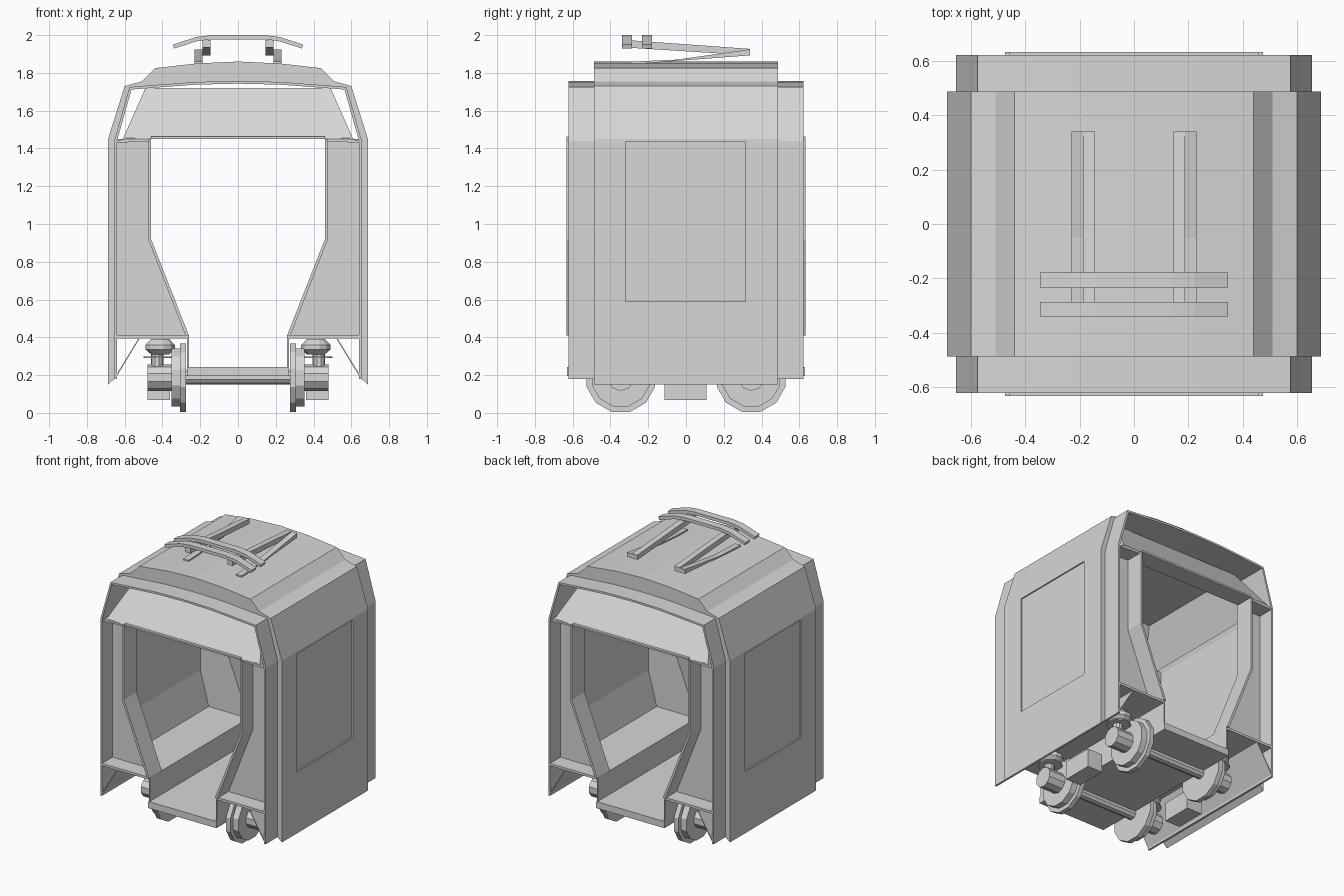
import bpy, bmesh, math
from mathutils import Vector, Matrix

if "Cube" in bpy.data.objects:
    bpy.data.objects.remove(bpy.data.objects["Cube"])

grey = bpy.data.materials.new("light_grey")
grey.diffuse_color = (0.68, 0.68, 0.68, 1)
grey.use_nodes = True
grey.node_tree.nodes["Principled BSDF"].inputs["Base Color"].default_value = grey.diffuse_color


def finish(name, bm):
    bmesh.ops.recalc_face_normals(bm, faces=bm.faces)
    me = bpy.data.meshes.new(name)
    bm.to_mesh(me)
    bm.free()
    me.materials.append(grey)
    ob = bpy.data.objects.new(name, me)
    bpy.context.collection.objects.link(ob)
    return ob


def prism(name, pts, a, b, axis="y"):
    """Extrude a profile: (x, z) along y, or (y, z) along x."""
    bm = bmesh.new()
    place = (lambda p, d: (p[0], d, p[1])) if axis == "y" else (lambda p, d: (d, p[0], p[1]))
    lo = [bm.verts.new(place(p, a)) for p in pts]
    hi = [bm.verts.new(place(p, b)) for p in pts]
    n = len(pts)
    bm.faces.new(lo)
    bm.faces.new(hi[::-1])
    for i in range(n):
        j = (i + 1) % n
        bm.faces.new((lo[i], lo[j], hi[j], hi[i]))
    return finish(name, bm)


def offset(path, t):
    """Offset an open path sideways with mitred corners."""
    P = [Vector(p) for p in path]
    N = []
    for a, b in zip(P, P[1:]):
        d = (b - a).normalized()
        N.append(Vector((d.y, -d.x)))
    out = []
    for i, p in enumerate(P):
        m, n = N[max(i - 1, 0)], N[min(i, len(N) - 1)]
        out.append(tuple(p + (m + n) * (t / (1 + m.dot(n)))))
    return out


def strip(name, path, t, a, b, axis="y"):
    return prism(name, list(path) + offset(path, t)[::-1], a, b, axis)


def box(name, x0, x1, y0, y1, z0, z1):
    return prism(name, [(x0, z0), (x1, z0), (x1, z1), (x0, z1)], y0, y1)


def cyl(name, r, a, b, centre, axis="x", n=12, r2=None):
    """Cylinder from a to b along x or z, centred on the other two values."""
    bm = bmesh.new()
    bmesh.ops.create_cone(bm, cap_ends=True, segments=n, radius1=r,
                          radius2=r if r2 is None else r2, depth=b - a)
    bmesh.ops.rotate(bm, verts=bm.verts, matrix=Matrix.Rotation(math.pi / n, 3, "Z"))
    m = (a + b) / 2
    if axis == "x":
        bmesh.ops.rotate(bm, verts=bm.verts, matrix=Matrix.Rotation(math.pi / 2, 3, "Y"))
        bmesh.ops.translate(bm, verts=bm.verts, vec=(m, centre[0], centre[1]))
    else:
        bmesh.ops.translate(bm, verts=bm.verts, vec=(centre[0], centre[1], m))
    return finish(name, bm)


def both(half):
    """Mirror a right-hand half profile (ending on x = 0) into a full one."""
    return [(-x, z) for x, z in half] + [(x, z) for x, z in half[-2::-1]]


# Inner body ring running the full length, and the wider middle shell over it
ring = both([(.655, .18), (.655, 1.44), (.575, 1.725), (.45, 1.735), (.22, 1.752), (0, 1.757)])
outer = both([(.688, .15), (.688, 1.45), (.60, 1.73), (.51, 1.755), (.44, 1.825), (.22, 1.85), (0, 1.86)])
strip("body_ring", ring, .014, -.622, .622)
shell = prism("middle_shell", outer + ring[::-1], -.487, .487)

# Shallow recessed window panel in each side
for s in (-1, 1):
    cutter = box("window_cutter", s * .688 - .009, s * .688 + .009, -.32, .315, .59, 1.435)
    mod = shell.modifiers.new("window", "BOOLEAN")
    mod.object, mod.operation, mod.solver = cutter, "DIFFERENCE", "EXACT"
    bpy.context.view_layer.objects.active = shell
    bpy.ops.object.modifier_apply(modifier=mod.name)
    bpy.data.objects.remove(cutter)

# Floor, raised wheel platforms, sloping lower walls and skirts
box("floor", -.27, .27, -.63, .63, .195, .243)
for s in (-1, 1):
    x = lambda pts: [(s * px, pz) for px, pz in pts]
    prism("wheel_platform", x([(.26, .24), (.27, .24), (.27, .395), (.65, .395), (.65, .412), (.26, .412)]),
          -.622, .622)
    prism("lower_wall", x([(.65, .69), (.575, .412), (.65, .412)]), -.49, .49)
    prism("skirt", x([(.65, .18), (.52, .395), (.526, .395), (.655, .185)]), -.622, .622)

# Hipped inner ceiling
bm = bmesh.new()
low = [bm.verts.new((x, y, 1.45)) for x, y in ((-.61, -.622), (.61, -.622), (.61, .622), (-.61, .622))]
top = [bm.verts.new((x, y, 1.72)) for x, y in ((-.49, -.43), (.49, -.43), (.49, .43), (-.49, .43))]
bm.faces.new(top)
for i in range(4):
    j = (i + 1) % 4
    bm.faces.new((low[i], low[j], top[j], top[i]))
finish("ceiling", bm)

for e in (-1, 1):
    # End walls with a projecting doorway frame
    for s in (-1, 1):
        x = lambda pts: [(s * px, pz) for px, pz in pts]
        prism("end_wall", x([(.65, 1.45), (.46, 1.45), (.46, .92), (.26, .41), (.65, .41)]), e * .49, e * .505)
        prism("door_jamb", x([(.46, 1.45), (.46, .92), (.26, .41), (.278, .41), (.474, .915), (.474, 1.45)]),
              e * .49, e * .633)
        prism("ceiling_ledge", x([(.46, 1.438), (.65, 1.43), (.65, 1.436), (.59, 1.455), (.46, 1.452)]),
              e * .49, e * .62)
    prism("door_header", [(-.46, 1.45), (.46, 1.45), (.46, 1.462), (-.46, 1.462)], e * .50, e * .633)

# Wheelsets with axle boxes and springs
for y in (-.345, .345):
    c = (y, .187)
    cyl("axle", .037, -.3, .3, c, n=10)
    for s in (-1, 1):
        def along(name, r, a, b, n=12):
            cyl(name, r, min(s * a, s * b), max(s * a, s * b), c, n=n)
        along("wheel_flange", .188, .275, .308)
        along("wheel_tread", .158, .308, .352)
        along("axle_box", .07, .352, .48, 10)
        cyl("spring_post", .033, .24, .32, (s * .428, y), "z", 10)
        cyl("spring_plate", .08, .29, .298, (s * .42, y), "z", 10)
        cyl("spring_lower", .05, .31, .335, (s * .412, y), "z", 12, .08)
        cyl("spring_middle", .08, .335, .36, (s * .412, y), "z", 12)
        cyl("spring_upper", .08, .36, .39, (s * .412, y), "z", 12, .05)

# Equipment boxes between the wheels
for s in (-1, 1):
    box("equipment_box", s * .36, s * .48, -.113, .108, .068, .2)

# Folded current collector on the roof
for s in (-1, 1):
    prism("collector_lower_arm", [(-.29, 1.845), (.34, 1.893), (.34, 1.925), (-.05, 1.87), (-.29, 1.86)],
          s * .188, s * .23, "x")
    prism("collector_upper_arm", [(-.33, 1.935), (.34, 1.893), (.34, 1.927), (-.33, 1.975)],
          s * .146, s * .188, "x")
bow = both([(.345, 1.95), (.22, 1.99), (.14, 2.0), (0, 2.0)])
for y in (-.34, -.233):
    strip("collector_bow", bow, .022, y, y + .054)
